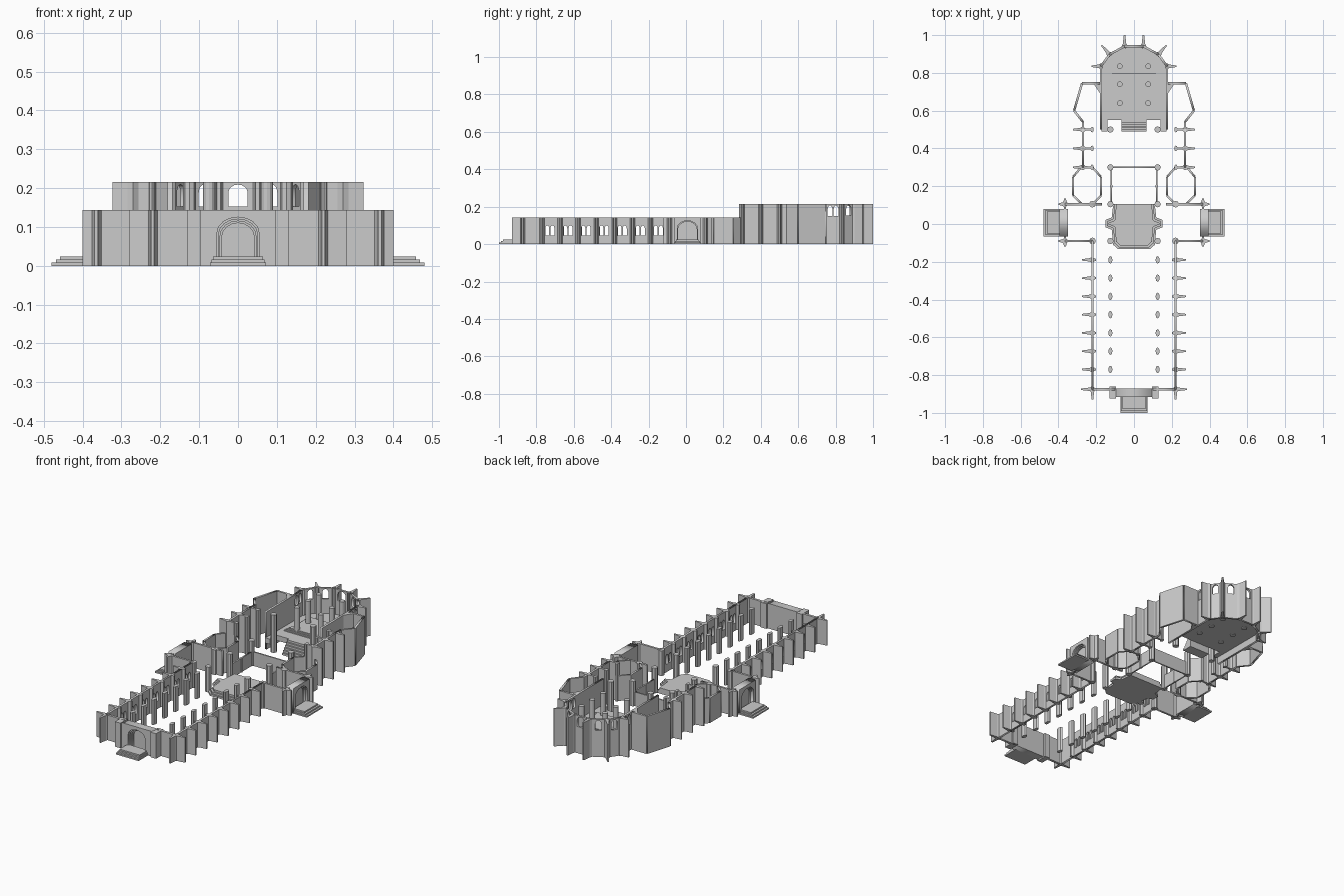
import bpy, bmesh, math
from mathutils import Matrix, Vector

if "Cube" in bpy.data.objects:
    bpy.data.objects.remove(bpy.data.objects["Cube"])

LOW, HIGH = 0.143, 0.215


def prism(name, pts, z0, z1):
    """Extrude a plan outline from z0 to z1."""
    bm = bmesh.new()
    f = bm.faces.new([bm.verts.new((x, y, z0)) for x, y in pts])
    top = bmesh.ops.extrude_face_region(bm, geom=[f])["geom"]
    bmesh.ops.translate(bm, vec=(0, 0, z1 - z0),
                        verts=[v for v in top if isinstance(v, bmesh.types.BMVert)])
    bmesh.ops.recalc_face_normals(bm, faces=bm.faces)
    me = bpy.data.meshes.new(name)
    bm.to_mesh(me)
    bm.free()
    ob = bpy.data.objects.new(name, me)
    bpy.context.collection.objects.link(ob)
    return ob


def box(name, x0, x1, y0, y1, z0, z1):
    return prism(name, [(x0, y0), (x1, y0), (x1, y1), (x0, y1)], z0, z1)


def arch(c, hw, z0, spring, top):
    """Pointed-round arch outline."""
    pts = [(c - hw, z0), (c + hw, z0)]
    for i in range(9):
        a = math.pi * i / 8
        pts.append((c + hw * math.cos(a), spring + (top - spring) * math.sin(a)))
    return pts


def panel(name, p0, p1, h, t=0.012, holes=()):
    """Upright wall from p0 to p1 with arched holes cut through."""
    d = Vector((p1[0] - p0[0], p1[1] - p0[1], 0))
    length = d.length
    d.normalize()
    up = Vector((0, 0, 1))
    cu = bpy.data.curves.new(name, 'CURVE')
    cu.dimensions = '2D'
    cu.fill_mode = 'BOTH'
    cu.extrude = t / 2
    for pts in [[(0, 0), (length, 0), (length, h), (0, h)]] + list(holes):
        sp = cu.splines.new('POLY')
        sp.points.add(len(pts) - 1)
        for p, q in zip(sp.points, pts):
            p.co = (q[0], q[1], 0, 1)
        sp.use_cyclic_u = True
    m = Matrix((d, up, d.cross(up))).transposed().to_4x4()
    m.translation = (p0[0], p0[1], 0)
    tmp = bpy.data.objects.new(name, cu)
    bpy.context.collection.objects.link(tmp)
    bpy.context.view_layer.update()
    me = bpy.data.meshes.new_from_object(tmp.evaluated_get(bpy.context.evaluated_depsgraph_get()))
    bpy.data.objects.remove(tmp)
    ob = bpy.data.objects.new(name, me)
    ob.matrix_world = m
    bpy.context.collection.objects.link(ob)
    return ob


def walls(name, pts, h, t=0.012):
    for a, b in zip(pts, pts[1:]):
        panel(name, a, b, h, t)


def buttress(name, p, ang, inner, outer, h):
    """Tapered fin with a diamond-shaped pier where it meets the wall."""
    prof = [(-inner, .005), (-.014, .006), (0, .016), (.014, .009), (outer, .004)]
    prof += [(x, -y) for x, y in reversed(prof)]
    c, s = math.cos(ang), math.sin(ang)
    prism(name, [(p[0] + c * x - s * y, p[1] + s * x + c * y) for x, y in prof], 0, h)


def pillar(name, x, y, rx, ry, z0, z1, n=12):
    ob = prism(name, [(x + rx * math.cos(2 * math.pi * i / n),
                       y + ry * math.sin(2 * math.pi * i / n)) for i in range(n)], z0, z1)
    return ob


def portal(name, p0, p1, inward, h):
    """Splayed doorway: stepped arch layers in front of a closed door."""
    L = math.hypot(p1[0] - p0[0], p1[1] - p0[1])
    for i in range(5):
        k = 0.009 * i + 0.0045
        a, b = [(p[0] + inward[0] * k, p[1] + inward[1] * k) for p in (p0, p1)]
        hole = [arch(L / 2, .054 - .004 * i, .004, .085 - .004 * i, .125 - .005 * i)]
        panel(name, a, b, h, 0.009, hole if i < 4 else ())


bays = [-0.77 + 0.0967 * i for i in range(7)]
for s in (1, -1):
    east = 0 if s == 1 else math.pi
    # nave: aisle wall with paired lancets, buttresses, arcade pillars
    holes = []
    for y in bays:
        for o in (-.014, .014):
            holes.append(arch(y + .042 + o + .875, .0105, .045, .083, .1))
    panel("aisle_wall", (s * .22, -.875), (s * .22, -.09), LOW, .012, holes)
    for y in bays:
        buttress("aisle_buttress", (s * .22, y), east, .02, .055, LOW)
        pillar("nave_pillar", s * .125, y, .011, .02, 0, LOW, 8)
    # west front corners
    panel("west_wall", (s * .1, -.875), (s * .22, -.875), LOW, .014)
    buttress("west_corner_buttress", (s * .22, -.875), east, .02, .06, LOW)
    buttress("west_corner_buttress", (s * .22, -.875), -math.pi / 2, .02, .055, LOW)
    box("west_tower_pier", s * .095, s * .13, -.925, -.86, 0, LOW)
    # transept
    for y, o in ((-.09, -1), (.105, 1)):
        panel("transept_wall", (s * (.22 if o < 0 else .17), y), (s * .365, y), LOW)
        buttress("transept_buttress", (s * .365, y), east, .02, .035, LOW)
        buttress("transept_buttress", (s * .365, y), o * math.pi / 2, .02, .03, LOW)
        pillar("transept_pier", s * .22, y, .018, .018, 0, LOW, 8)
    portal("transept_portal", (s * .395, -.065), (s * .395, .08), (-s, 0), LOW)
    panel("transept_end_wall", (s * .365, -.09), (s * .365, .105), LOW)
    for i in range(3):
        w = .006 * i
        box("transept_step", s * .385, s * (.48 - .011 * i), -.065 + w, .08 - w,
            .008 * i, .008 * (i + 1))
    # octagonal chapel
    walls("octagon_chapel_wall", [(s * x, y) for x, y in
          [(.22, .105), (.175, .15), (.175, .25), (.22, .3), (.28, .3), (.322, .25),
           (.322, .15), (.275, .105)]], LOW, .011)
    # crossing piers and choir screen
    for y, h in ((-.09, LOW), (.105, LOW), (.3, LOW), (.5, HIGH)):
        pillar("crossing_pier", s * .125, y, .017, .017, 0, h, 8)
    panel("choir_screen_side", (s * .12, .105), (s * .12, .3), .08, .008)
    pillar("screen_post", s * .12, .2, .008, .008, 0, .08, 8)
    # choir aisle and side chapel
    walls("choir_wall", [(s * x, y) for x, y in
          [(.27, .3), (.27, .54), (.317, .6), (.275, .745), (.18, .745)]], HIGH)
    for y in (.3, .4, .5):
        buttress("choir_buttress", (s * .27, y), east, .05, .053, HIGH)
        pillar("choir_respond", s * .222, y, .009, .015, 0, HIGH, 8)
    prism("chapel_corner", [(s * .175, .745), (s * .215, .745), (s * .175, .685)], 0, HIGH)
    # straight apse side
    holes = [arch(y - .5, .0125, .15, .185, .207) for y in (.77, .802)]
    panel("apse_side_wall", (s * .175, .5), (s * .175, .835), HIGH, .012, holes)
    for y in (.64, .74, .835):
        pillar("apse_column", s * .075, y, .015, .015, .035, HIGH, 12)

# west portal and steps
portal("west_portal", (-.1, -.915), (.1, -.915), (0, 1), LOW)
for i in range(3):
    box("west_step", -.072 + .004 * i, .072 - .004 * i, -1 + .011 * i, -.905,
        .008 * i, .008 * (i + 1))

# crossing platform in stepped layers
for i in range(3):
    k = .008 * i
    half = [(.085 - k, -.133 + k), (.11 - k, -.11 + k), (.118 - k, -.03 + k), (.15 - k, -.018 + k),
            (.15 - k, .022 - k), (.118 - k, .035 - k), (.11 - k, .105)]
    prism("crossing_platform", half + [(-x, y) for x, y in reversed(half)],
          .011 * i, .011 * (i + 1))
panel("choir_screen_back", (-.12, .3), (.12, .3), .08, .008)

# apse ring: window bays between radiating buttresses
ring = [(.175, .835), (.13, .897), (.05, .941)]
ring += [(-x, y) for x, y in reversed(ring)]
for i, (a, b) in enumerate(zip(ring, ring[1:])):
    L = math.dist(a, b)
    w = .025 if i == 2 else .016
    panel("apse_wall", a, b, HIGH, .012, [arch(L / 2, w, .152, .188, .209)])
for s in (1, -1):
    for p, deg, out in (((.175, .835), 0, .05), ((.13, .897), 50, .065), ((.05, .941), 90, .059)):
        a = math.radians(deg if s == 1 else 180 - deg)
        buttress("apse_buttress", (s * p[0], p[1]), a, .008, out, HIGH)

# raised sanctuary floor with stair bay between two crypt openings
half = [(.065, .54), (.065, .55), (.14, .55), (.14, .49), (.173, .49), (.173, .835),
        (.13, .895), (.05, .94)]
prism("sanctuary_floor", half + [(-x, y) for x, y in reversed(half)], .04, .07)
for i in range(6):
    box("sanctuary_stair", -.065, .065, .49 + .009 * i, .55, .0117 * i, .0117 * (i + 1))
for i in range(3):
    k = .008 * i
    prism("altar_dais", [(-.14 + k, .615 + k), (.14 - k, .615 + k), (.125 - k, .66), (.125 - k, .8),
                         (-.125 + k, .8), (-.125 + k, .66)], .07 + .006 * i, .076 + .006 * i)
